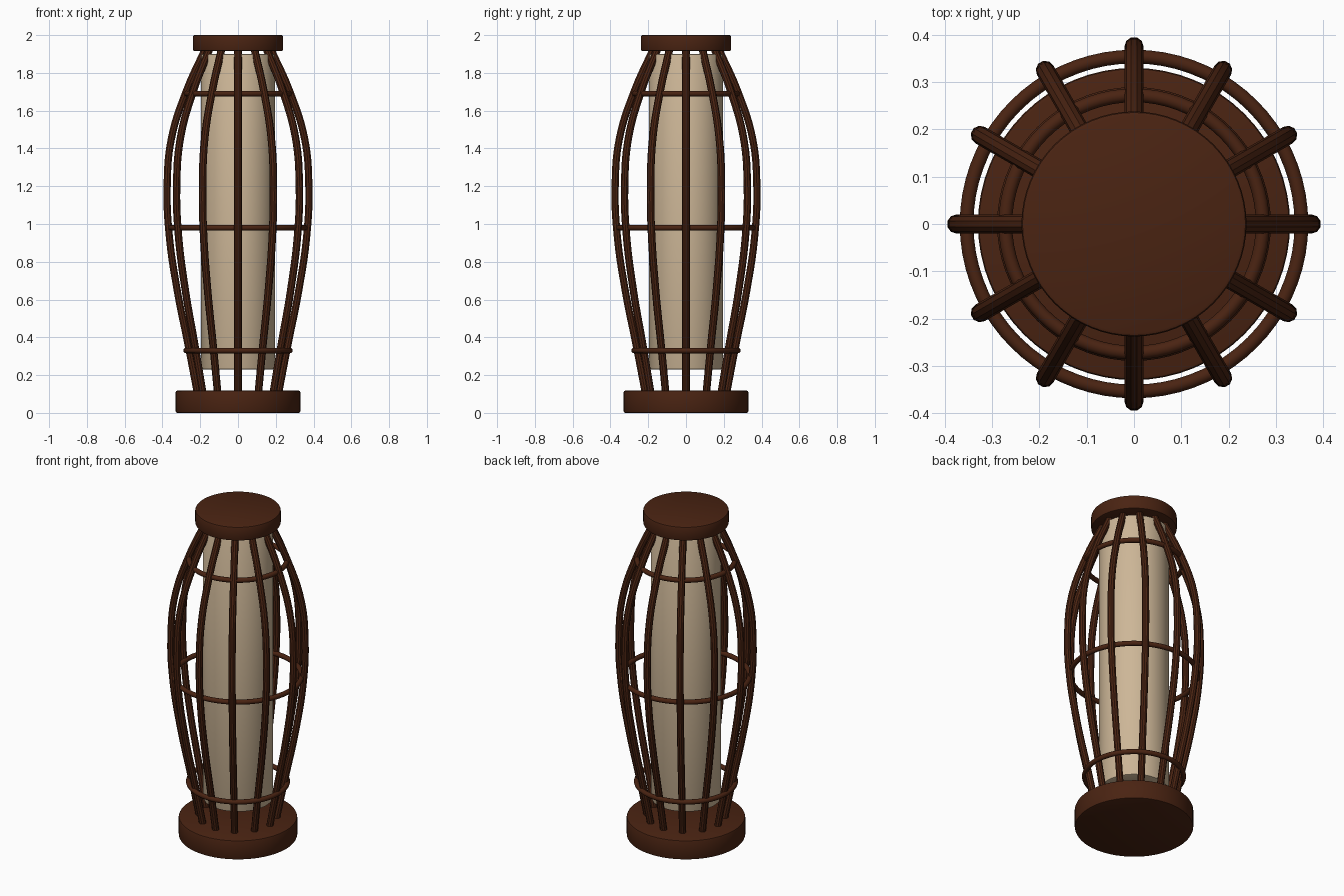
import bpy
import math

cube = bpy.data.objects.get("Cube")
if cube:
    bpy.data.objects.remove(cube)


def material(name, colour):
    m = bpy.data.materials.new(name)
    m.use_nodes = True
    m.diffuse_color = (*colour, 1)
    m.node_tree.nodes["Principled BSDF"].inputs["Base Color"].default_value = (*colour, 1)
    return m


wood = material("dark wood", (0.068, 0.017, 0.006))
fabric = material("cream fabric", (0.61, 0.47, 0.31))


def finish(obj, name, mat):
    obj.name = name
    obj.data.materials.clear()
    obj.data.materials.append(mat)
    bpy.ops.object.shade_smooth_by_angle(angle=math.radians(35))


def drum(name, radius, bottom, top, mat, bevel):
    """Upright cylinder with softened rims."""
    bpy.ops.mesh.primitive_cylinder_add(vertices=64, radius=radius, depth=top - bottom,
                                        location=(0, 0, (top + bottom) / 2))
    obj = bpy.context.object
    mod = obj.modifiers.new("soft rims", "BEVEL")
    mod.width = bevel
    mod.segments = 2
    mod.limit_method = "ANGLE"
    bpy.ops.object.modifier_apply(modifier=mod.name)
    finish(obj, name, mat)


def rib(name, angle):
    """Bowed rod standing at the given angle around the axis."""
    curve = bpy.data.curves.new(name, "CURVE")
    curve.dimensions = "3D"
    curve.bevel_depth = 0.02
    curve.bevel_resolution = 3
    curve.resolution_u = 8
    curve.use_fill_caps = True
    spline = curve.splines.new("BEZIER")
    spline.bezier_points.add(len(RIB_PROFILE) - 1)
    for point, (r, z) in zip(spline.bezier_points, RIB_PROFILE):
        point.co = (r * math.cos(angle), r * math.sin(angle), z)
        point.handle_left_type = point.handle_right_type = "AUTO"
    obj = bpy.data.objects.new(name, curve)
    bpy.context.collection.objects.link(obj)
    bpy.ops.object.select_all(action="DESELECT")
    obj.select_set(True)
    bpy.context.view_layer.objects.active = obj
    bpy.ops.object.convert(target="MESH")
    finish(bpy.context.object, name, wood)


# Base, cap and inner shade
drum("base", 0.33, 0, 0.118, wood, 0.008)
drum("top_cap", 0.238, 1.915, 2, wood, 0.008)
drum("shade", 0.195, 0.23, 1.9, fabric, 0.008)

# Cage ribs: radius and height along the bow
RIB_PROFILE = [(0.214, 0.1), (0.262, 0.35), (0.322, 0.65), (0.365, 0.95),
               (0.375, 1.2), (0.353, 1.45), (0.275, 1.7), (0.172, 1.93)]
RIBS = 12
for i in range(RIBS):
    rib(f"rib_{i + 1}", math.tau * i / RIBS)

# Hoops tying the ribs together
for name, radius, height in [("lower_hoop", 0.275, 0.33),
                             ("middle_hoop", 0.354, 0.98),
                             ("upper_hoop", 0.272, 1.69)]:
    bpy.ops.mesh.primitive_torus_add(major_segments=72, minor_segments=12, major_radius=radius,
                                     minor_radius=0.0145, location=(0, 0, height))
    finish(bpy.context.object, name, wood)
